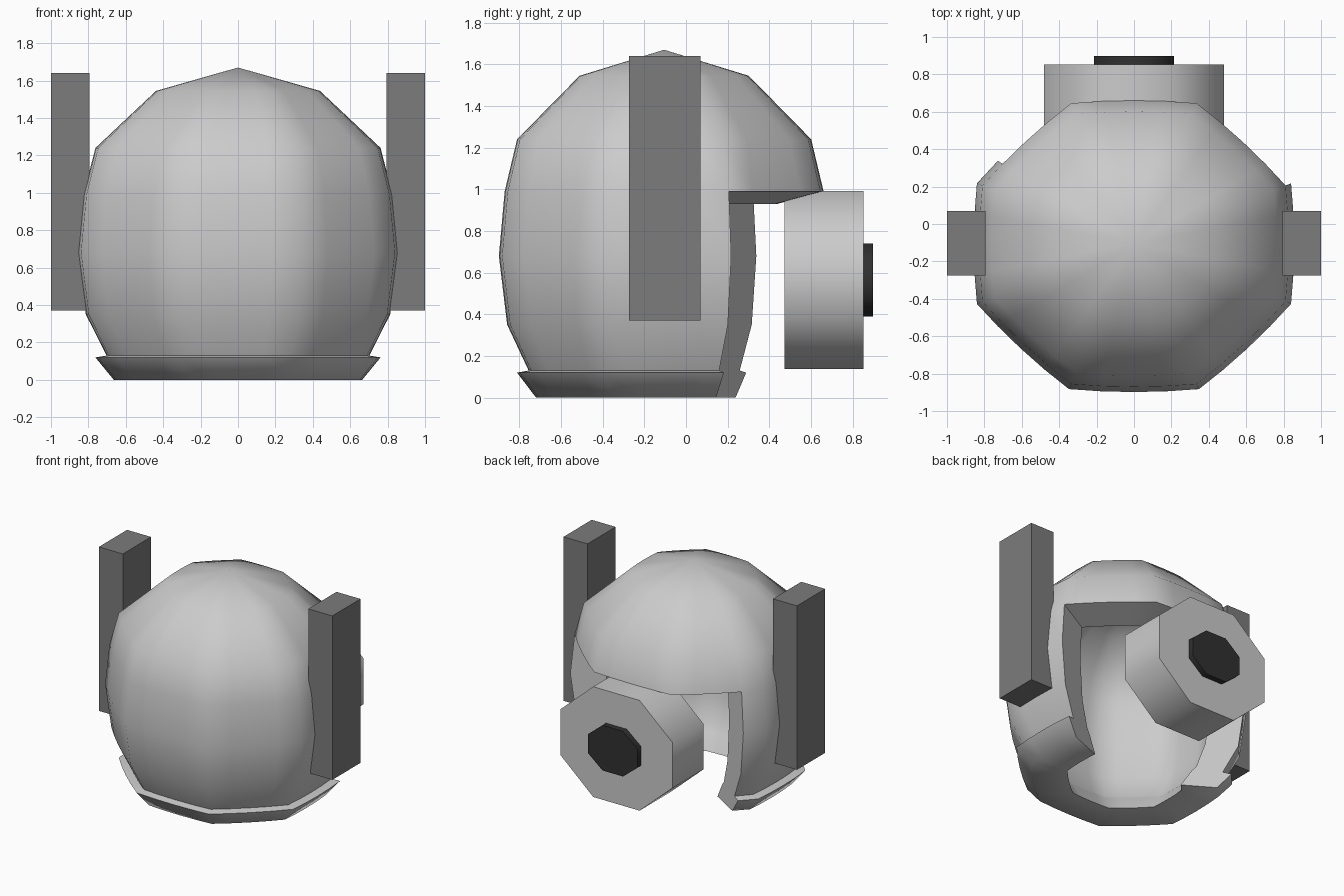
import bpy, bmesh
from math import sin, cos, pi, radians

if "Cube" in bpy.data.objects:
    bpy.data.objects.remove(bpy.data.objects["Cube"])

CY = -0.105  # dome centre in y


def material(name, v):
    m = bpy.data.materials.new(name)
    m.diffuse_color = (v, v, v, 1)
    m.use_nodes = True
    m.node_tree.nodes["Principled BSDF"].inputs["Base Color"].default_value = m.diffuse_color
    return m


def finish(name, bm, mat=None, smooth=True):
    bmesh.ops.recalc_face_normals(bm, faces=bm.faces)
    me = bpy.data.meshes.new(name)
    bm.to_mesh(me)
    bm.free()
    if smooth:
        me.shade_smooth()
        me.set_sharp_from_angle(angle=radians(55))
    if mat:
        me.materials.append(mat)
    ob = bpy.data.objects.new(name, me)
    bpy.context.collection.objects.link(ob)
    return ob


def section(k):
    """Point k of 32 on a softly bulged octagon."""
    side, t = divmod(k - 2, 4)
    t /= 4
    a, b = (pi / 8 + pi / 4 * (side + i) for i in (0, 1))
    f = 1 + 0.08 * t * (1 - t)
    return (0.909 * f * (cos(a) * (1 - t) + cos(b) * t),
            0.842 * f * (sin(a) * (1 - t) + sin(b) * t))


# Helmet shell: outer and inner profiles as (radius factor, z), top to bottom
OUTER = [(0, 1.67), (.512, 1.545), (.89, 1.24), (.965, .99), (1, .68),
         (.95, .35), (.82, .13), (.89, .12), (.775, 0)]
INNER = [(0, 1.4), (.36, 1.33), (.63, 1.1), (.685, .93), (.71, .68),
         (.675, .35), (.6, .16), (.56, .12), (.47, 0)]

bm = bmesh.new()


def skin(profile):
    rings = [[bm.verts.new((0, CY, profile[0][1]))] * 32]
    for s, z in profile[1:]:
        rings.append([bm.verts.new((s * x, CY + s * y, z))
                      for x, y in map(section, range(32))])
    for r in range(len(rings) - 1):
        for k in range(32):
            if r >= 3 and 2 <= k < 13:      # face opening
                continue
            j = (k + 1) % 32
            quad = [rings[r][k], rings[r][j], rings[r + 1][j], rings[r + 1][k]]
            bm.faces.new(list(dict.fromkeys(quad)))
    return rings


outer, inner = skin(OUTER), skin(INNER)
pair = {a: b for ro, ri in zip(outer, inner) for a, b in zip(ro, ri)}
# Close the rim of the opening and the underside
for e in [e for e in bm.edges if e.is_boundary and e.verts[0] in pair]:
    a, b = e.verts
    bm.faces.new((a, b, pair[b], pair[a]))
bmesh.ops.delete(bm, geom=[v for v in bm.verts if not v.link_faces], context='VERTS')
finish("helmet_shell", bm)

dark = material("dark_grey", 0.2)
black = material("near_black", 0.03)

# Side blocks
for name, sx in (("right_block", 1), ("left_block", -1)):
    bm = bmesh.new()
    bmesh.ops.create_cube(bm, size=1)
    for v in bm.verts:
        v.co = (sx * 0.8975 + v.co.x * 0.205, -0.102 + v.co.y * 0.345,
                1.005 + v.co.z * 1.27)
    finish(name, bm, dark, smooth=False)


# Octagonal drum and its dark centre, axis along y
def drum(name, half_x, half_z, y0, y1, mat=None):
    bm = bmesh.new()
    c = cos(pi / 8)
    ends = [[bm.verts.new((half_x / c * cos(a), y, 0.565 + half_z / c * sin(a)))
             for a in (pi / 8 + i * pi / 4 for i in range(8))] for y in (y0, y1)]
    for ring in ends:
        bm.faces.new(ring)
    for i in range(8):
        j = (i + 1) % 8
        bm.faces.new((ends[0][i], ends[0][j], ends[1][j], ends[1][i]))
    finish(name, bm, mat)


drum("back_drum", 0.48, 0.427, 0.473, 0.852)
drum("drum_centre", 0.213, 0.175, 0.85, 0.897, black)
